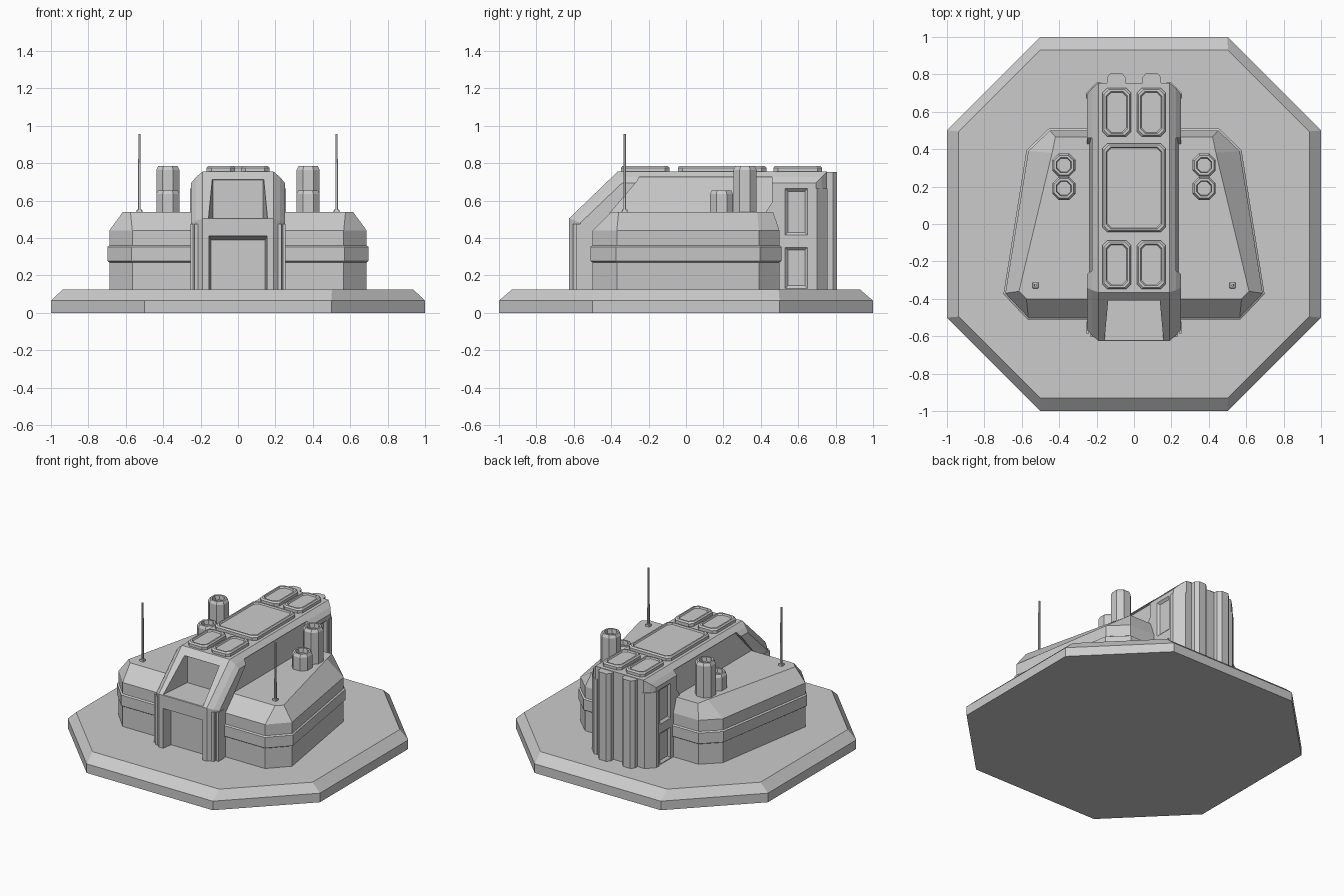
import bpy, bmesh, math

if "Cube" in bpy.data.objects:
    bpy.data.objects.remove(bpy.data.objects["Cube"])


def loft(name, *solids):
    """Each solid is a list of rings (equal point counts), skinned and capped."""
    bm = bmesh.new()
    for rings in solids:
        vs = [[bm.verts.new(p) for p in r] for r in rings]
        n = len(vs[0])
        for a, b in zip(vs, vs[1:]):
            for i in range(n):
                j = (i + 1) % n
                bm.faces.new((a[i], a[j], b[j], b[i]))
        bm.faces.new(vs[0])
        bm.faces.new(vs[-1])
    bmesh.ops.recalc_face_normals(bm, faces=bm.faces[:])
    me = bpy.data.meshes.new(name)
    bm.to_mesh(me)
    bm.free()
    ob = bpy.data.objects.new(name, me)
    bpy.context.collection.objects.link(ob)
    return ob


def cut_rect(cx, cy, hx, hy, c, z):
    """Rectangle with chamfered corners at height z."""
    pts = [(hx, hy - c), (hx - c, hy), (c - hx, hy), (-hx, hy - c),
           (-hx, c - hy), (c - hx, -hy), (hx - c, -hy), (hx, c - hy)]
    return [(cx + x, cy + y, z) for x, y in pts]


def box(x0, x1, y0, y1, z0, z1):
    return [[(x0, y0, z), (x1, y0, z), (x1, y1, z), (x0, y1, z)] for z in (z0, z1)]


def carve(ob, cutter):
    m = ob.modifiers.new("carve", 'BOOLEAN')
    m.operation, m.solver, m.object = 'DIFFERENCE', 'EXACT', cutter
    cutter.hide_render = True
    bpy.context.view_layer.objects.active = ob
    bpy.ops.object.modifier_apply(modifier=m.name)
    bpy.data.objects.remove(cutter)


# Octagonal ground slab
loft("base_slab", [cut_rect(0, 0, 1, 1, .5, 0), cut_rect(0, 0, 1, 1, .5, .065),
                   cut_rect(0, 0, .937, .93, .435, .125)])


# Central hall: side profile skinned across x, inset towards the flanks
def profile(x, d):
    return [(x, -.625 + d, .1), (x, -.625 + d, .505 - .4 * d), (x, -.365 + .4 * d, .755 - d),
            (x, .755 - d, .755 - d), (x, .755 - d, .1)]


layers = [(.25, .06), (.225, .03), (.19, 0)]
hall = loft("central_hall", [profile(-x, d) for x, d in layers] +
            [profile(x, d) for x, d in reversed(layers)])

# Door and sloped window openings
carve(hall, loft("door_cutter", [[(-w, y, .125), (w, y, .125), (w, y, z), (-w, y, z)]
                                 for y, w, z in ((-.7, .158, .412), (-.61, .155, .41), (-.55, .145, .39))]))
carve(hall, loft("window_cutter", [[(-w, y, .508), (w, y, .508), (w, y, z), (-w, y, z)]
                                   for y, w, z in ((-.7, .165, .735), (-.38, .135, .71))]))

# Flank recesses and rear side panels
side = [(-.41, .53), (-.26, .705), (-.25, .725), (.46, .725), (.46, .59), (.42, .53)]
for s in (1, -1):
    depth = [.24, .215, .205, .205, .23, .24]
    carve(hall, loft("flank_cutter", [[(s * x, y, z) for x, (y, z) in zip(depth, side)],
                                      [(s * .3, y, z) for y, z in side]]))
    carve(hall, loft("panel_cutter", *[
        [[(s * x, .53 + e, a + e), (s * x, .65 - e, a + e), (s * x, .65 - e, b - e), (s * x, .53 + e, b - e)]
         for x, e in ((.27, 0), (.25, 0), (.235, .015))]
        for a, b in ((.415, .665), (.13, .35))]))


# Roof panels with recessed tops
def roof_panel(name, cx, cy, hx, hy):
    loft(name, [cut_rect(cx, cy, hx - i, hy - i, .025, z) for i, z in
                ((0, .74), (0, .775), (.008, .785), (.018, .785), (.023, .775))])


roof_panel("roof_panel_middle", 0, .193, .168, .237)
for s, tag in ((1, "right"), (-1, "left")):
    roof_panel("roof_panel_front_" + tag, s * .092, -.218, .076, .13)
    roof_panel("roof_panel_rear_" + tag, s * .092, .597, .076, .13)

    # Front corner columns and rear ribs
    loft("front_column_" + tag, box(s * .215, s * .232, -.605, -.52, .1, .475),
         box(s * .24, s * .255, -.585, -.52, .1, .475))
    rib = [(-.05, .72), (-.05, .785), (-.028, .808), (.028, .808), (.05, .785), (.05, .72)]
    loft("rear_rib_" + tag, [[(s * .095 + x, y, z) for x, y in rib] for z in (.1, .752)])
    loft("rear_corner_rib_" + tag, [[(s * x, y, z) for x, y in
         ((.175, .7), (.175, .757), (.2, .757), (.256, .7), (.256, .67), (.2, .67))] for z in (.1, .665)])

    # Side wings with a raised belt and sloped roof edge
    def outline(d, z):
        pts = [(.22, -.5 - d), (.565 + d / 2, -.5 - d), (.688 + d, -.37 - d / 2),
               (.565 + d, .39 + d / 2), (.45 + d / 2, .5 + d), (.22, .5 + d)]
        return [(s * x, y, z) for x, y in pts]

    top = [(.22, -.4), (.575, -.4), (.615, -.36), (.438, .38), (.42, .465), (.22, .465)]
    loft("wing_" + tag, [outline(d, z) for d, z in
         ((0, .1), (0, .27), (.01, .277), (.01, .353), (0, .36), (0, .44))] +
         [[(s * x, y, .54) for x, y in top]])

    # Vent stacks with hollow tops
    for kind, cy, h in (("tall", .315, .785), ("short", .19, .655)):
        loft(f"{kind}_stack_{tag}", [cut_rect(s * .375, cy, r, r, r * .55, z) for r, z in
             ((.062, .44), (.062, h - .02), (.052, h), (.04, h), (.036, h - .03))])

    # Antenna on a small foot
    loft("antenna_foot_" + tag, [cut_rect(s * .527, -.328, r, r, .003, z)
                                 for r, z in ((.018, .53), (.014, .552))])
    loft("antenna_" + tag, [cut_rect(s * .527, -.328, r, r, .002, z)
                            for r, z in ((.007, .54), (.006, .955))])
